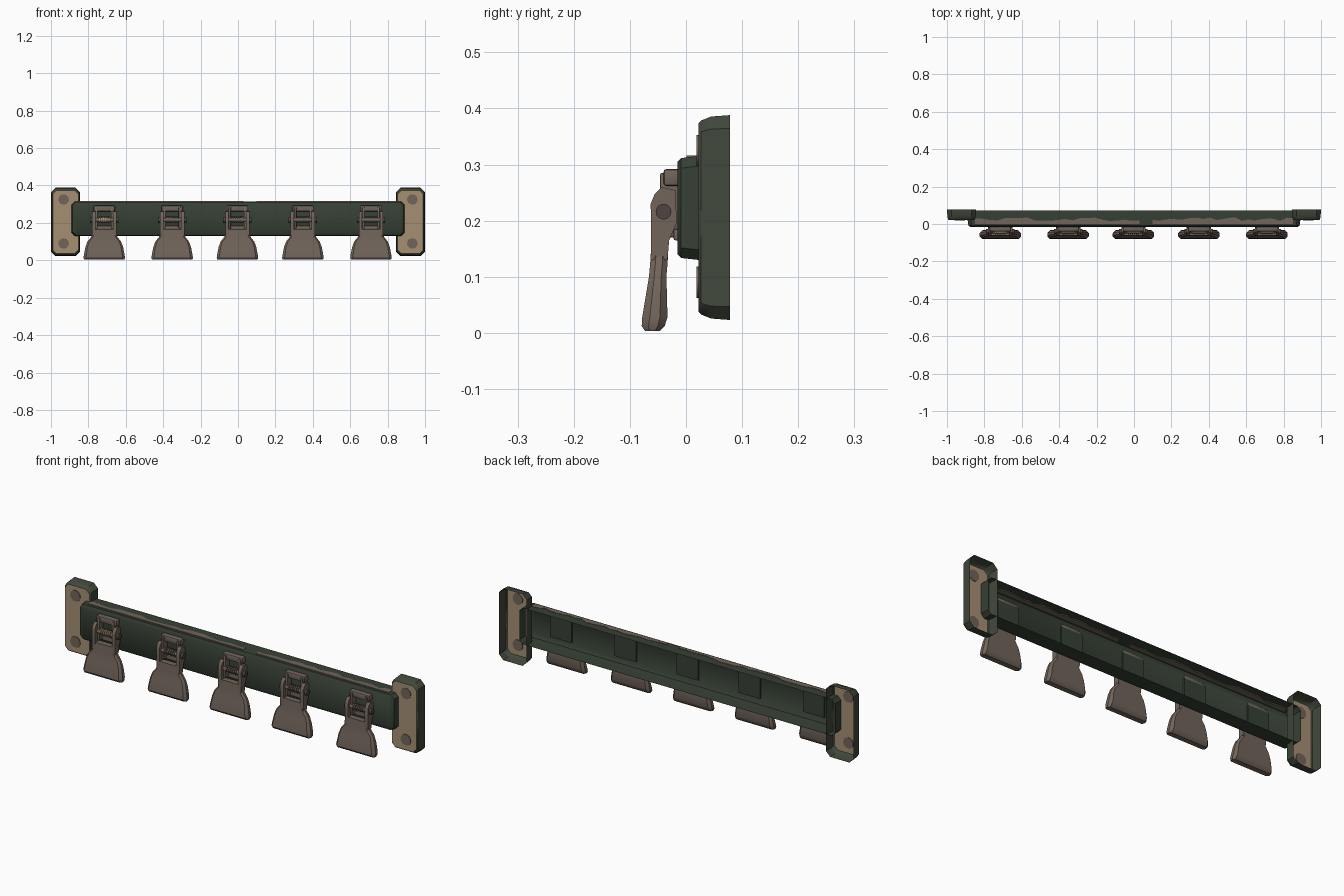
import bpy, bmesh, math, random
from mathutils import Matrix, Vector

random.seed(4)
cube = bpy.data.objects.get("Cube")
if cube:
    bpy.data.objects.remove(cube, do_unlink=True)


def material(name, rgb):
    m = bpy.data.materials.new(name)
    m.use_nodes = True
    m.diffuse_color = (*rgb, 1)
    m.node_tree.nodes["Principled BSDF"].inputs["Base Color"].default_value = (*rgb, 1)
    return m


RAIL = material("dark green paint", (.037, .052, .035))
CAP = material("olive green paint", (.052, .064, .044))
TAN = material("tan plate", (.38, .275, .17))
BROWN = material("brown metal", (.165, .128, .103))
DARK = material("dark brown metal", (.075, .06, .05))


def finish(name, bm, mats, smooth=True):
    bmesh.ops.recalc_face_normals(bm, faces=bm.faces)
    me = bpy.data.meshes.new(name)
    bm.to_mesh(me)
    bm.free()
    for m in mats:
        me.materials.append(m)
    ob = bpy.data.objects.new(name, me)
    bpy.context.collection.objects.link(ob)
    if smooth:
        bpy.ops.object.select_all(action='DESELECT')
        ob.select_set(True)
        bpy.context.view_layer.objects.active = ob
        bpy.ops.object.shade_smooth_by_angle(angle=math.radians(35))
    return ob


def loft(name, rings, mats, close_end=True, smooth=True):
    """Skin a list of point rings; the first ring is capped with slot 1 if present."""
    bm = bmesh.new()
    loops = [[bm.verts.new(p) for p in r] for r in rings]
    n = len(loops[0])
    for a, b in zip(loops, loops[1:]):
        for i in range(n):
            j = (i + 1) % n
            bm.faces.new((a[i], a[j], b[j], b[i]))
    front = bm.faces.new(loops[0])
    front.material_index = len(mats) - 1
    if close_end:
        bm.faces.new(loops[-1])
    return finish(name, bm, mats, smooth)


def cut_rect(w, h, c):
    """Rectangle outline with cut corners."""
    return [(-w, -h + c), (-w + c, -h), (w - c, -h), (w, -h + c),
            (w, h - c), (w - c, h), (-w + c, h), (-w, h - c)]


def box(name, lo, hi, mat, bevel=0.0):
    bm = bmesh.new()
    lo, hi = Vector(lo), Vector(hi)
    mid = Matrix.Translation((lo + hi) / 2)
    bmesh.ops.create_cube(bm, size=1, matrix=mid @ Matrix.Diagonal((*(hi - lo), 1)))
    if bevel:
        bmesh.ops.bevel(bm, geom=bm.edges[:], offset=bevel, segments=2,
                        profile=.5, affect='EDGES')
    return finish(name, bm, [mat])


def cylinder(name, centre, radius, depth, axis, mat, sides=16):
    bm = bmesh.new()
    rot = Matrix.Rotation(math.pi / 2, 4, 'Y' if axis == 'X' else 'X')
    bmesh.ops.create_cone(bm, cap_ends=True, segments=sides, radius1=radius,
                          radius2=radius, depth=depth,
                          matrix=Matrix.Translation(centre) @ rot)
    return finish(name, bm, [mat])


# Rail: hollow channel, open at the back
rail_rows = [(-.015, .875, .083, .015), (-.009, .885, .089, .018),
             (.022, .89, .0925, .018), (.072, .89, .0925, .018)]
loft("rail", [[(x, y, .2225 + z) for x, z in cut_rect(w, h, c)]
              for y, w, h, c in rail_rows], [RAIL], close_end=False)

# Worn bare strips with ragged edges along the top of the rail
for label, x0, x1 in (("right", -.85, .03), ("left", .1, .85)):
    count = 22
    xs = [x0 + (x1 - x0) * i / count for i in range(count + 1)]
    outline = [(x, .001) for x in xs]
    outline += [(x, random.uniform(.015, .036)) for x in reversed(xs)]
    loft("worn_strip_" + label, [[(x, y, z) for x, y in outline]
                                 for z in (.3105, .3165)], [BROWN], smooth=False)

# End caps: open-backed shells with tan fronts and two bolts each
cap_rows = [(.022, .068, .168, .018), (.027, .073, .173, .02),
            (.045, .076, .18, .022), (.078, .078, .1825, .024)]
for side, s in (("right", -1), ("left", 1)):
    cx = s * .922
    loft("end_cap_" + side, [[(cx + x, y, .2055 + z) for x, z in cut_rect(w, h, c)]
                             for y, w, h, c in cap_rows], [CAP, TAN], close_end=False)
    for level, z in (("lower", .09), ("upper", .325)):
        cylinder(f"bolt_{side}_{level}", (s * .932, .022, z), .028, .006, 'Y', BROWN, 20)

# Clip paddle sections: height, half width, front y, back y
paddle_rows = [(.003, .107, -.073, -.047), (.012, .111, -.079, -.038),
               (.028, .109, -.078, -.033), (.07, .101, -.071, -.034),
               (.1, .09, -.066, -.035), (.122, .072, -.064, -.033),
               (.138, .065, -.063, -.032), (.165, .063, -.061, -.031)]
# Clip arm side profile: y, z
arm_profile = [(-.063, .13), (-.062, .18), (-.063, .23), (-.056, .247), (-.043, .26),
               (-.018, .254), (-.017, .195), (-.03, .165), (-.033, .13)]


def clip(tag, cx, spring_mat):
    rings = []
    for z, w, f, b in paddle_rows:
        c = (b - f) * .3
        rings.append([(cx + x, (f + b) / 2 + y, z)
                      for x, y in cut_rect(w, (b - f) / 2, c)])
    loft("clip_paddle_" + tag, rings, [BROWN])
    for s in (-1, 1):
        side = "left" if s > 0 else "right"
        loft(f"clip_arm_{side}_{tag}",
             [[(cx + s * x, y, z) for y, z in arm_profile] for x in (.047, .065)], [BROWN])
        cylinder(f"pin_head_{side}_{tag}", (cx + s * .069, -.04, .216), .014, .014, 'X', DARK)
        box(f"bracket_ear_{side}_{tag}", (cx + s * .041 - .006, -.046, .17),
            (cx + s * .041 + .006, -.012, .285), BROWN, .003)
    # Bracket frame fixed to the rail
    box("bracket_top_" + tag, (cx - .057, -.04, .262), (cx + .057, -.01, .292), BROWN, .005)
    box("bracket_base_" + tag, (cx - .052, -.022, .165), (cx + .052, -.01, .185), BROWN, .003)
    # Hinge pin with its coil spring
    cylinder("hinge_pin_" + tag, (cx, -.04, .216), .011, .12, 'X', BROWN)
    for i in range(6):
        cylinder(f"spring_coil_{i + 1}_{tag}", (cx - .026 + i * .0104, -.04, .218),
                 .016, .006, 'X', spring_mat, 12)
    # Mounting pad on the inside of the rail
    box("mounting_pad_" + tag, (cx - .06, -.0145, .165), (cx + .06, -.006, .275), RAIL)


for n, x in enumerate((-.715, -.352, -.003, .347, .711)):
    clip(str(n + 1), x, TAN if n == 0 else BROWN)
